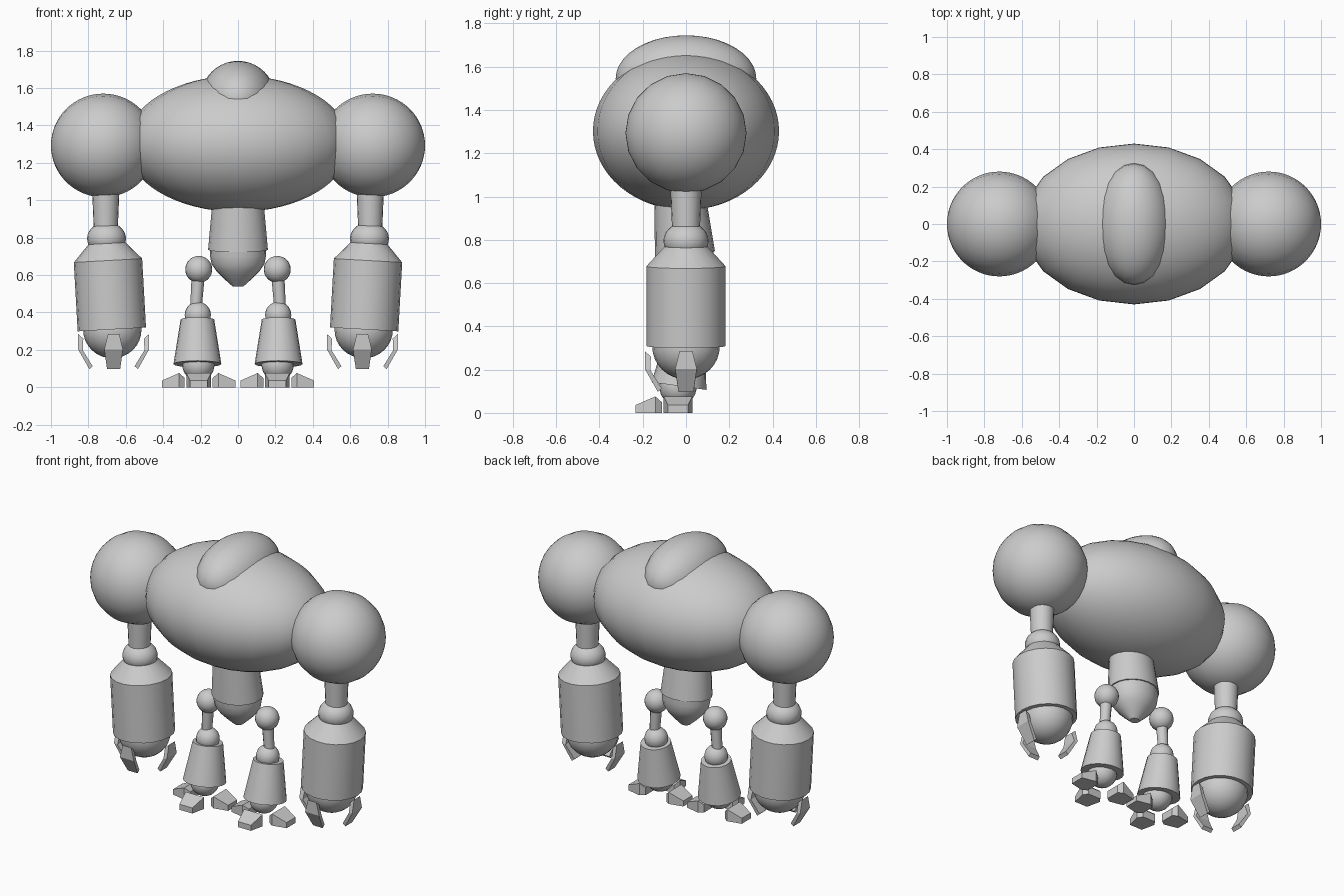
import bpy, bmesh, math
from mathutils import Vector, Matrix

if "Cube" in bpy.data.objects:
    bpy.data.objects.remove(bpy.data.objects["Cube"])


def finish(name, bm, smooth=True):
    bmesh.ops.recalc_face_normals(bm, faces=bm.faces)
    me = bpy.data.meshes.new(name)
    bm.to_mesh(me)
    bm.free()
    ob = bpy.data.objects.new(name, me)
    bpy.context.collection.objects.link(ob)
    if smooth:
        bpy.ops.object.select_all(action='DESELECT')
        ob.select_set(True)
        bpy.context.view_layer.objects.active = ob
        bpy.ops.object.shade_smooth_by_angle(angle=math.radians(32))
    return ob


def ball(name, loc, size, segs=20, rings=16, along_x=False):
    bm = bmesh.new()
    bmesh.ops.create_uvsphere(bm, u_segments=segs, v_segments=rings, radius=1)
    if along_x:
        bm.transform(Matrix.Rotation(math.pi / 2, 4, 'Y'))
    bm.transform(Matrix.Translation(loc) @ Matrix.Diagonal((*size, 1)))
    return finish(name, bm)


def lathe(name, profile, loc, tilt_x=0, tilt_y=0, y_scale=1, segs=20):
    """Revolve (radius, height) points about the part's own axis."""
    bm = bmesh.new()
    rings = []
    for r, z in profile:
        rings.append([bm.verts.new((r * math.cos(2 * math.pi * i / segs),
                                    y_scale * r * math.sin(2 * math.pi * i / segs), z))
                      for i in range(segs)])
    for a, b in zip(rings, rings[1:]):
        for i in range(segs):
            j = (i + 1) % segs
            bm.faces.new((a[i], a[j], b[j], b[i]))
    bm.faces.new(rings[0])
    bm.faces.new(rings[-1])
    bm.transform(Matrix.Translation(loc) @ Matrix.Rotation(math.radians(tilt_x), 4, 'X')
                 @ Matrix.Rotation(math.radians(tilt_y), 4, 'Y'))
    return finish(name, bm)


def digit(name, stations, loc, angle):
    """Flat-faced claw or toe; station = (r outer, z outer, r inner, z inner, half width)."""
    bm = bmesh.new()
    loops = [[bm.verts.new(p) for p in ((ro, -w, zo), (ro, w, zo), (ri, w, zi), (ri, -w, zi))]
             for ro, zo, ri, zi, w in stations]
    for a, b in zip(loops, loops[1:]):
        for i in range(4):
            j = (i + 1) % 4
            bm.faces.new((a[i], a[j], b[j], b[i]))
    bm.faces.new(loops[0])
    bm.faces.new(loops[-1])
    bm.transform(Matrix.Translation(loc) @ Matrix.Rotation(math.radians(angle), 4, 'Z'))
    return finish(name, bm, smooth=False)


CLAW = [(.19, .285, .162, .26, .03), (.19, .203, .165, .198, .05), (.13, .097, .112, .113, .035)]
TOE = [(.075, .05, .075, 0, .045), (.105, .076, .105, 0, .066), (.197, .036, .197, 0, .046)]
DIRECTIONS = {"outer": 0, "inner": 180, "front": -90}

# torso, head and waist
ball("torso", (0, 0, 1.302), (.6, .43, .364), 20, 32)
ball("head", (0, 0, 1.545), (.2, .325, .2), 24, 20)
lathe("waist", [(.135, .28), (.16, 0)], (0, -.005, .735), tilt_x=5, y_scale=.87)
lathe("pelvis", [(.152, .02), (.15, -.03), (.142, -.075), (.115, -.115), (.075, -.155), (.03, -.195)],
      (0, -.005, .735), tilt_x=3, y_scale=.87)

for s, side in ((-1, "left"), (1, "right")):
    # arm
    ball(side + "_shoulder", (s * .72, 0, 1.293), (.28, .28, .277), 20, 32, True)
    lathe(side + "_upper_arm", [(.074, .12), (.064, -.12)], (s * .707, 0, .96))
    ball(side + "_elbow", (s * .703, 0, .795), (.104, .104, .088))
    lathe(side + "_forearm", [(.1, .273), (.183, .182), (.183, -.187)], (s * .685, 0, .496),
          tilt_y=s * 3.2)
    ball(side + "_hand", (s * .672, 0, .307), (.156, .156, .152))
    # leg, shin leaning forward at the bottom
    ball(side + "_hip", (s * .21, 0, .63), (.072, .072, .072))
    lathe(side + "_thigh", [(.036, .12), (.03, -.12)], (s * .219, 0, .51), tilt_y=-s * 4, segs=12)
    ball(side + "_knee", (s * .215, -.002, .387), (.07, .07, .07))
    lathe(side + "_shin", [(.09, .12), (.128, -.12)], (s * .217, -.016, .243), tilt_x=-8)
    ball(side + "_ankle", (s * .212, -.037, .12), (.086, .086, .086))
    # three claws per hand and three toes per foot
    for where, ang in DIRECTIONS.items():
        digit(f"{side}_{where}_claw", CLAW, (s * .665, 0, 0), ang if s > 0 else -180 - ang)
        digit(f"{side}_{where}_toe", TOE, (s * .21, -.037, 0), ang if s > 0 else -180 - ang)
